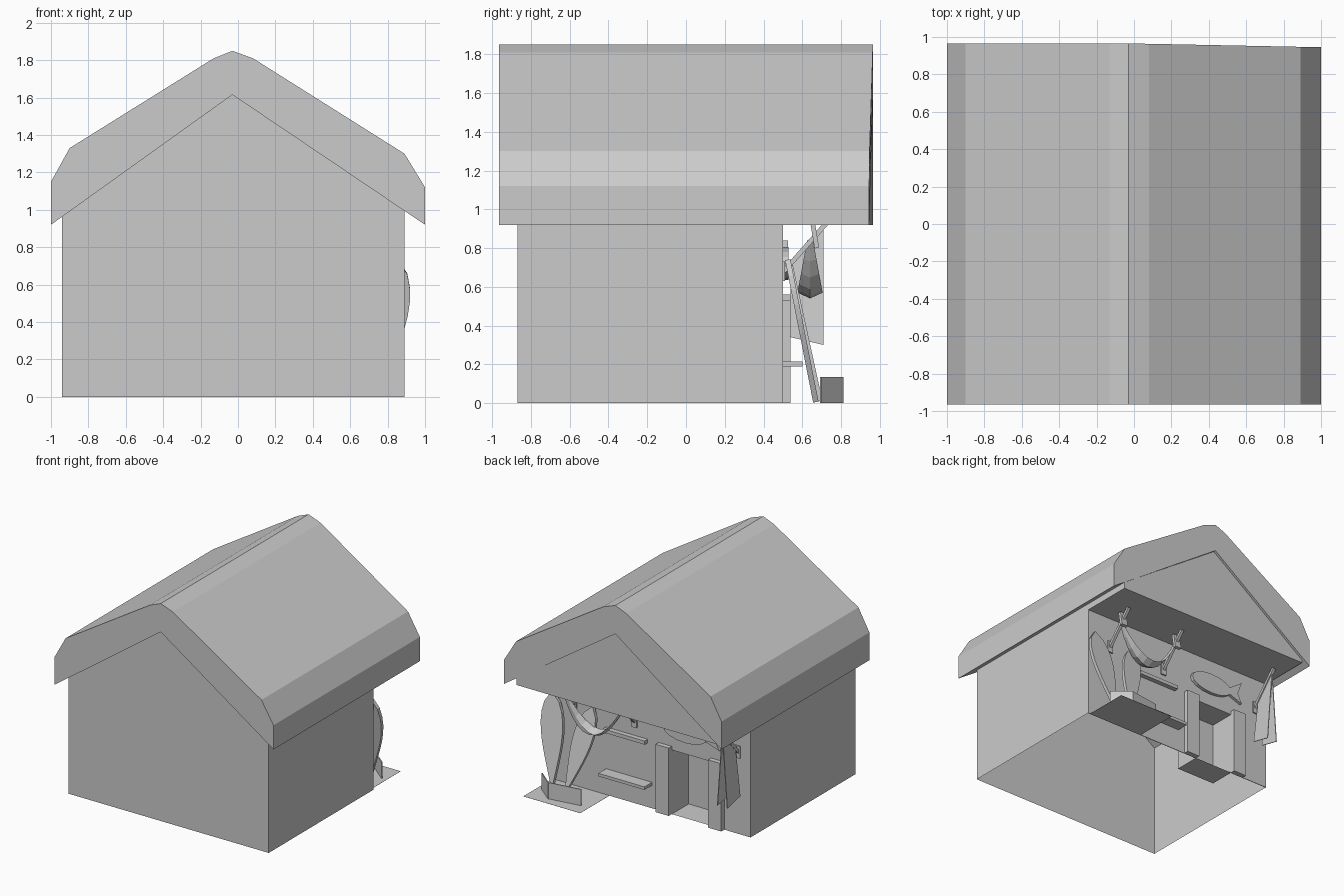
import bpy, bmesh, math
from mathutils import Vector, Matrix

old = bpy.data.objects.get("Cube")
if old:
    bpy.data.objects.remove(old, do_unlink=True)

grey = bpy.data.materials.new("plain grey")
grey.use_nodes = True
grey.diffuse_color = (0.6, 0.6, 0.6, 1)
grey.node_tree.nodes["Principled BSDF"].inputs["Base Color"].default_value = (0.6, 0.6, 0.6, 1)


def finish(name, bm):
    mesh = bpy.data.meshes.new(name)
    bm.to_mesh(mesh)
    bm.free()
    mesh.materials.append(grey)
    obj = bpy.data.objects.new(name, mesh)
    bpy.context.collection.objects.link(obj)
    return obj


def prism(name, outline, y0, y1, matrix=None, drop=None):
    """Extrude an x-z outline along y; drop picks faces to leave open by normal."""
    bm = bmesh.new()
    face = bm.faces.new([bm.verts.new((x, y0, z)) for x, z in outline])
    ext = bmesh.ops.extrude_face_region(bm, geom=[face])
    verts = [v for v in ext["geom"] if isinstance(v, bmesh.types.BMVert)]
    bmesh.ops.translate(bm, verts=verts, vec=(0, y1 - y0, 0))
    bmesh.ops.recalc_face_normals(bm, faces=bm.faces)
    if drop:
        bm.normal_update()
        bmesh.ops.delete(bm, geom=[f for f in bm.faces if drop(f.normal)], context="FACES")
    if matrix:
        bm.transform(matrix)
    return finish(name, bm)


def rect(x0, x1, z0, z1):
    return [(x0, z0), (x1, z0), (x1, z1), (x0, z1)]


def box(name, x0, x1, y0, y1, z0, z1):
    return prism(name, rect(x0, x1, z0, z1), y0, y1)


def frame(start, end, side):
    """Matrix whose z runs from start to end and whose x is near side."""
    z = (end - start).normalized()
    y = z.cross(side).normalized()
    return Matrix.Translation(start) @ Matrix((y.cross(z), y, z)).transposed().to_4x4()


def bar(name, start, end, half, thick, side=(1, 0, 0)):
    start, end = Vector(start), Vector(end)
    return prism(name, rect(-half, half, 0, (end - start).length),
                 -thick, thick, frame(start, end, Vector(side)))


# Thick roof with clipped ridge and eaves
roof = prism("roof", [(-1, 0.92), (-1, 1.15), (-0.9, 1.33), (-0.13, 1.81), (-0.03, 1.85),
                      (0.08, 1.81), (0.89, 1.3), (1, 1.12), (1, 0.92), (-0.03, 1.615)],
             -0.965, 0.965)
for v in roof.data.vertices:
    if v.co.y > 0:
        v.co.y -= 0.02 * max(v.co.x, 0)

# Hollow house: front and side walls, open underneath and under the roof
gable_top = [(0.89, 0.995), (-0.03, 1.615), (-0.94, 0.963)]
prism("house_walls", [(-0.94, 0), (0.89, 0)] + gable_top, -0.87, 0.5,
      drop=lambda n: abs(n.z) > 0.3 or n.y > 0.5)

# Back wall with a doorway notch and the shallow box behind it
prism("back_wall", [(-0.94, 0), (-0.58, 0), (-0.58, 0.53), (-0.22, 0.53), (-0.22, 0), (0.89, 0)]
      + gable_top, 0.495, 0.5)
prism("doorway_recess", rect(-0.58, -0.22, 0, 0.53), 0.28, 0.5, drop=lambda n: n.y > 0.5)

# Gable over the porch
prism("porch_gable", [(-0.94, 0.94), (0.89, 0.94)] + gable_top, 0.5, 0.944,
      drop=lambda n: n.y < -0.5)

# Door posts
for side, x in (("left", -0.22), ("right", -0.7)):
    box(side + "_door_post", x, x + 0.12, 0.5, 0.54, 0, 0.56)

# Shelf and bench
box("shelf", 0, 0.38, 0.5, 0.54, 0.53, 0.56)
box("bench", -0.04, 0.38, 0.5, 0.6, 0.19, 0.215)

# Diagonal porch braces with wall mounts
for i, x in enumerate((0.67, 0.12, -0.825)):
    bar(f"brace_{i + 1}", (x, 0.505, 0.68), (x, 0.735, 0.94), 0.012, 0.012)
    box(f"brace_mount_{i + 1}", x - 0.025, x + 0.025, 0.5, 0.512, 0.63, 0.73)

# Hammock slung between two braces, gathered at its ends
bm = bmesh.new()
rows = []
for i in range(11):
    t = i / 5 - 1
    half = 0.015 + 0.05 * (1 - t * t)
    z = 0.54 + 0.3 * t * t
    rows.append([bm.verts.new((0.395 + 0.275 * t, 0.64 + s * half, z + 0.03 * s * s * (1 - t * t)))
                 for s in (-1, 0, 1)])
for a, b in zip(rows, rows[1:]):
    for k in range(2):
        bm.faces.new((a[k], b[k], b[k + 1], a[k + 1]))
finish("hammock", bm)

# Ties holding the hammock to the braces
for side, x in (("left", 0.67), ("right", 0.12)):
    bar(side + "_hammock_tie", (x, 0.675, 0.8), (x, 0.655, 0.92), 0.03, 0.012)

# Towel folded over the end brace, flaring towards its hems
quarter = Matrix.Rotation(math.radians(90), 4, "Z")
for name, flare in (("inner", 0.045), ("outer", -0.045)):
    towel = prism(name + "_towel_half", [(0.54, 0.34), (0.71, 0.3), (0.71, 0.92), (0.54, 0.725)],
                  0, 0.006, quarter)
    for v in towel.data.vertices:
        v.co.x += (flare if v.co.z < 0.5 else 0) - 0.825

# Leaning boards, widest above the middle
for name, start, end, half in (("wide_board", (0.75, 0.67, 0.005), (0.85, 0.525, 0.74), 0.1),
                               ("narrow_board", (0.62, 0.69, 0.01), (0.47, 0.535, 0.72), 0.085)):
    start, end = Vector(start), Vector(end)
    length, n = (end - start).length, 10
    edge = [(half * math.sin(math.pi * (i / n) ** 1.7) ** 0.6, length * i / n)
            for i in range(1, n)]
    outline = [(0, 0)] + edge + [(0, length)] + [(-x, z) for x, z in reversed(edge)]
    prism(name, outline, -0.014, 0.014, frame(start, end, Vector((1, 0, 0))))

# Ground mat and low panels in front of the boards
box("ground_mat", 0.35, 0.87, 0.5, 0.88, 0, 0.001)
bar("front_panel", (0.69, 0.805, 0.068), (0.42, 0.765, 0.068), 0.067, 0.004, (0, 0, 1))
bar("side_panel", (0.83, 0.695, 0.068), (0.69, 0.81, 0.068), 0.067, 0.004, (0, 0, 1))

# Fish-shaped wall plaque
fish = [(-0.36 + 0.2 * math.cos(a), 0.72 + 0.085 * math.sin(a))
        for a in (math.tau * i / 16 for i in range(16))]
prism("fish_plaque", fish, 0.5, 0.528)
prism("fish_tail", [(-0.53, 0.7), (-0.53, 0.74), (-0.67, 0.84), (-0.63, 0.73), (-0.67, 0.65)],
      0.5, 0.525)
